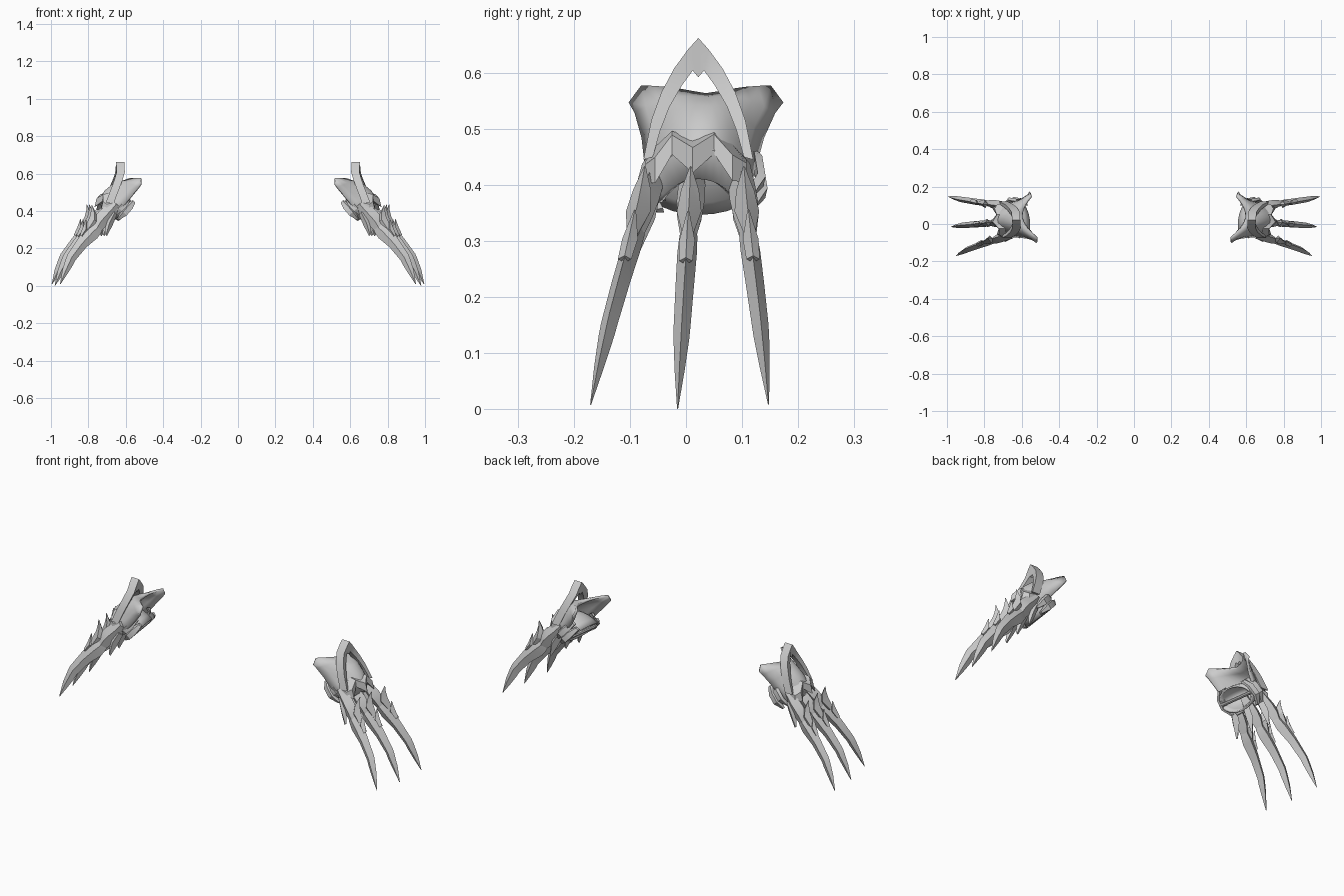
import bpy, bmesh, math
from mathutils import Vector

if "Cube" in bpy.data.objects:
    bpy.data.objects.remove(bpy.data.objects["Cube"])

SHEAR = 0.14


def P(s, t, y):
    """Hand space: s runs down the claw, t points out of the back of the hand."""
    return Vector((0.70 + 0.66 * s + 0.75 * t + SHEAR * y, y, 0.42 - 0.75 * s + 0.66 * t))


def finish(name, bm, thickness=0.0):
    bmesh.ops.recalc_face_normals(bm, faces=bm.faces)
    me = bpy.data.meshes.new(name)
    bm.to_mesh(me)
    bm.free()
    ob = bpy.data.objects.new(name, me)
    bpy.context.collection.objects.link(ob)
    if thickness:
        m = ob.modifiers.new("thickness", 'SOLIDIFY')
        m.thickness = thickness
        m.offset = 0
    ob.modifiers.new("mirror", 'MIRROR').use_mirror_merge = False
    bpy.ops.object.select_all(action='DESELECT')
    ob.select_set(True)
    bpy.context.view_layer.objects.active = ob
    bpy.ops.object.shade_smooth_by_angle(angle=math.radians(30))
    return ob


def skin(bm, rows, closed):
    """Join rows of points with quads; closed rows become a capped solid."""
    vs = [[bm.verts.new(p) for p in r] for r in rows]
    n = len(rows[0])
    for a, b in zip(vs, vs[1:]):
        for i in range(n if closed else n - 1):
            j = (i + 1) % n
            bm.faces.new((a[i], a[j], b[j], b[i]))
    if closed:
        bm.faces.new(vs[0])
        bm.faces.new(vs[-1])


def spindle(bm, sections, y_at):
    """Diamond-section solid from (s, top, bottom, half width)."""
    rows = []
    for s, top, bot, w in sections:
        y, mid = y_at(s), (top + bot) / 2
        rows.append([P(s, top, y), P(s, mid, y + w), P(s, bot, y), P(s, mid, y - w)])
    skin(bm, rows, True)


# Flared back plate with blunt upper corners, tucked in below the knuckle guard
stations = [  # y centre, half width, t centre, t side, s centre, s side
    (.036, .134, .010, -.043, -.175, -.245),
    (.034, .121, .034, -.048, -.145, -.185),
    (.030, .104, .052, -.052, -.110, -.130),
    (.026, .094, .060, -.055, -.060, -.065),
    (.022, .088, .052, -.045, -.015, -.010),
    (.022, .070, .010, -.050, .020, .025)]
rows = []
for k, (yc, hw, tc, ts, sc, ss) in enumerate(stations):
    row = []
    for i in range(13):
        w = i / 6 - 1
        blunt = .040 if k == 0 and abs(w) > .95 else 0
        row.append(P(sc + (ss - sc) * abs(w) ** 1.4 + blunt,
                     tc + (ts - tc) * abs(w) ** 2.2, yc + hw * w))
    rows.append(row)
bm = bmesh.new()
skin(bm, rows, False)
finish("back_plate", bm, .012)

# Hollow palm cup open to the inner side
bm = bmesh.new()
rows = []
for k in range(7):
    a = k / 6 * math.radians(86)
    rows.append([P(-.050 + .060 * math.cos(a) * math.cos(b),
                   -.095 + .120 * math.sin(a),
                   .025 + .092 * math.cos(a) * math.sin(b))
                 for b in [j / 24 * math.tau for j in range(25)]])
skin(bm, rows, False)
bmesh.ops.remove_doubles(bm, verts=bm.verts, dist=1e-5)
finish("palm_cup", bm, .008)

# Grip bar across the palm
bm = bmesh.new()
skin(bm, [[P(-.050 + .009 * math.cos(a), -.092 + .009 * math.sin(a), y)
           for a in [j / 8 * math.tau for j in range(8)]] for y in (-.070, .120)], True)
finish("grip_bar", bm)

# Layered side plates along the wrist
bm = bmesh.new()
for side, reach in ((-1, .9), (1, 1.04)):
    for lift in (0, .032):
        rows = []
        for s, h, off in ((-.115, .010, .075), (-.08, .018, .100),
                          (-.03, .018, .106), (.015, .006, .082)):
            y, t = .027 + side * reach * (off - lift * .1), -.082 + lift
            rows.append([P(s, t + h, y - side * .006), P(s, t + h * .5, y + side * .008),
                         P(s, t - h, y + side * .004), P(s, t - h, y - side * .008)])
        skin(bm, rows, True)
finish("side_plates", bm)

# Pointed crest arch standing over the back plate
half = [(.000, .662, .592), (.018, .642, .604), (.043, .608, .578),
        (.066, .565, .540), (.084, .515, .497), (.098, .445, .450)]
inset = [0, .008, .014, .015, .016, .017]
rows = []
for sign, order in ((-1, range(5, 0, -1)), (1, range(6))):
    for i in order:
        y, zo, zi = half[i]
        yo, yi = .022 + sign * y, .022 + sign * (y - inset[i])

        def xa(z):
            return .632 + max(0, .60 - z) * .40 + SHEAR * .5 * (yo - .022)
        rows.append([Vector((xa(zo) - .024, yo, zo)), Vector((xa(zo) + .020, yo, zo)),
                     Vector((xa(zi) + .016, yi, zi)), Vector((xa(zi) - .018, yi, zi))])
bm = bmesh.new()
skin(bm, rows, True)
finish("crest_arch", bm)

# W-shaped knuckle guard with three forward points
bm = bmesh.new()
rows = []
for y, s0, s1, t in ((-.072, -.030, .020, .010), (-.055, -.045, .040, .032),
                     (-.025, -.062, -.008, .055), (.012, -.040, .042, .062),
                     (.050, -.062, -.008, .057), (.083, -.045, .040, .038),
                     (.108, -.030, .020, .013)):
    rows.append([P(s0, t - .010, y), P((s0 + s1) / 2, t + .010, y),
                 P(s1, t - .012, y), P((s0 + s1) / 2, t - .030, y)])
skin(bm, rows, True)
finish("knuckle_guard", bm)

# Three clawed fingers: armoured knuckle, back-swept barbs, then a long blade
knuckle = [(-.04, .01, -.045, .016), (.01, .020, -.055, .024), (.05, .026, -.055, .025),
           (.09, .025, -.055, .022), (.13, .005, -.05, .014)]
knuckle_barb = [(.052, .080, .074, .002), (.075, .062, .020, .016),
                (.105, .046, -.01, .022), (.175, .026, -.01, .004)]
under_spur = [(.0, -.02, -.06, .018), (.06, -.03, -.078, .020), (.125, -.078, -.092, .002)]
blade = [(.09, .0, -.04, .011), (.13, .012, -.056, .016), (.17, .024, -.060, .0175),
         (.25, .018, -.046, .0165), (.345, .008, -.046, .015), (.37, .000, -.052, .014),
         (.43, -.024, -.060, .009), (.50, -.064, -.067, .001)]
blade_barb = [(.22, .024, .005, .012), (.175, .038, .0, .014), (.135, .054, .049, .002)]
for label, y0, y1, reach in (("front", -.062, -.172, .98), ("middle", .011, -.015, 1.0),
                             ("rear", .098, .148, .98)):
    def y_at(s):
        return y0 + (y1 - y0) * max(0, s) / .5
    bm = bmesh.new()
    for part in (knuckle, knuckle_barb, under_spur):
        spindle(bm, part, y_at)
    finish(label + "_knuckle", bm)
    bm = bmesh.new()
    for part in (blade, blade_barb):
        spindle(bm, [(s * reach, a, b, w) for s, a, b, w in part], y_at)
    finish(label + "_blade", bm)
